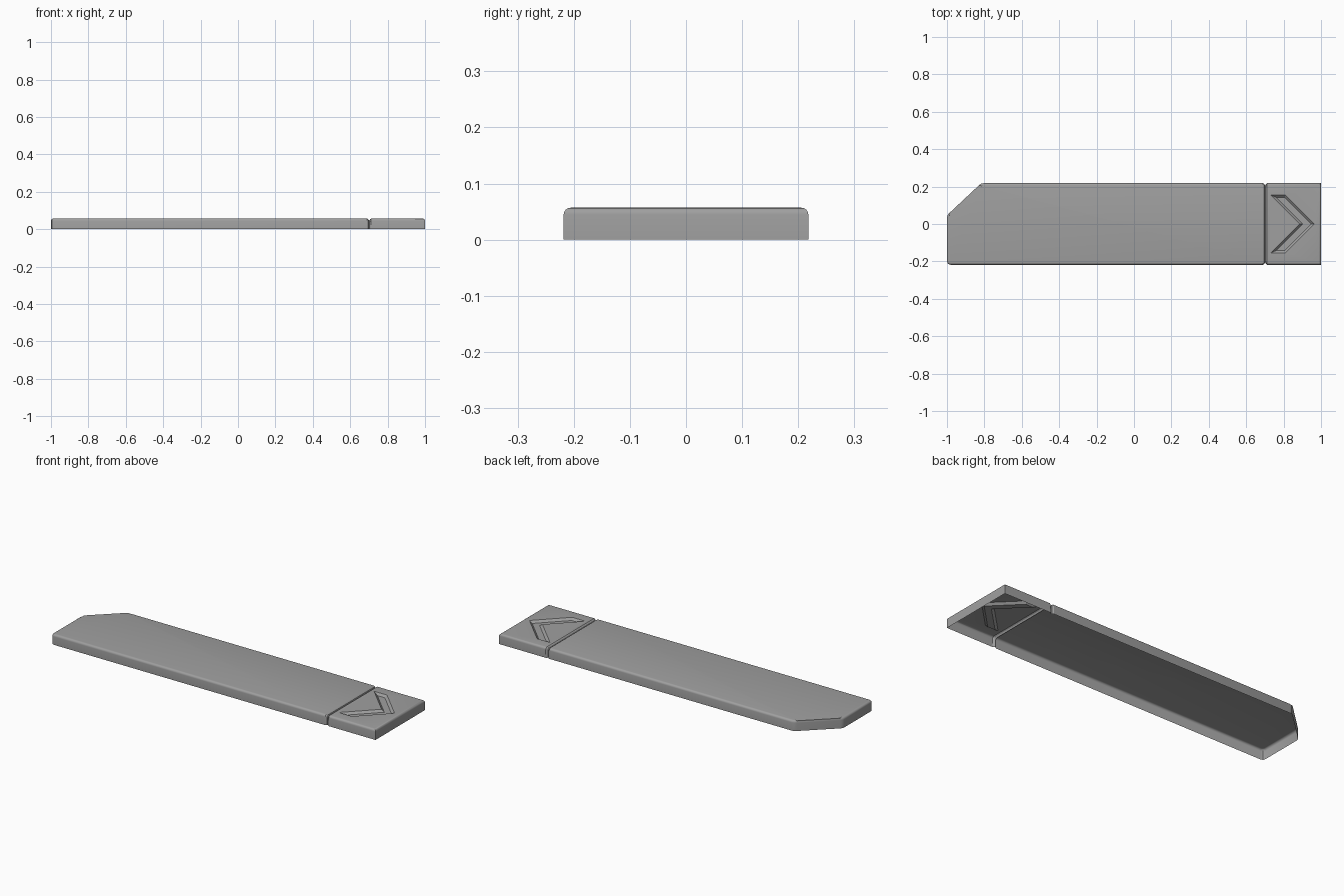
import bpy, bmesh, math
from mathutils import Vector

if "Cube" in bpy.data.objects:
    bpy.data.objects.remove(bpy.data.objects["Cube"], do_unlink=True)

HALF, TOP, ROUND = 0.218, 0.057, 0.012
GROOVE_START, GROOVE_END = 0.69, 0.712

grey = bpy.data.materials.new("plain grey")
grey.use_nodes = True
grey.diffuse_color = (0.35, 0.35, 0.35, 1)
grey.node_tree.nodes["Principled BSDF"].inputs["Base Color"].default_value = (0.35, 0.35, 0.35, 1)


def finish(name, bm):
    """Orient the open shell outward and turn it into a shaded object."""
    bmesh.ops.recalc_face_normals(bm, faces=bm.faces)
    bm.normal_update()
    if sum(f.normal.z * f.calc_area() for f in bm.faces) < 0:
        bmesh.ops.reverse_faces(bm, faces=bm.faces)
    mesh = bpy.data.meshes.new(name)
    bm.to_mesh(mesh)
    bm.free()
    mesh.materials.append(grey)
    obj = bpy.data.objects.new(name, mesh)
    bpy.context.collection.objects.link(obj)
    bpy.ops.object.select_all(action='DESELECT')
    obj.select_set(True)
    bpy.context.view_layer.objects.active = obj
    bpy.ops.object.shade_smooth_by_angle(angle=math.radians(30))


def shell(outline):
    """Open-bottomed shell along an open outline, with a rounded top rim."""
    bm = bmesh.new()
    low = [bm.verts.new((x, y, 0)) for x, y in outline]
    high = [bm.verts.new((x, y, TOP)) for x, y in outline]
    for i in range(len(outline) - 1):
        bm.faces.new((low[i], low[i + 1], high[i + 1], high[i]))
    bm.faces.new(high)
    rim = [e for e in bm.edges if len(e.link_faces) == 2 and all(v in high for v in e.verts)]
    bmesh.ops.bevel(bm, geom=rim, offset=ROUND, segments=4, profile=0.5, affect='EDGES')
    return bm


def inset(points, d):
    """Move each side of a counter-clockwise polygon inward by d."""
    result = []
    for i, p in enumerate(points):
        a = (p - points[i - 1]).normalized()
        b = (points[(i + 1) % len(points)] - p).normalized()
        na, nb = Vector((-a.y, a.x)), Vector((-b.y, b.x))
        result.append(p + (na + nb) * d / (1 + na.dot(nb)))
    return result


# Long body with one clipped corner
finish("body", shell([
    (GROOVE_START, HALF), (-0.805, HALF), (-0.818, 0.215), (-0.83, 0.206),
    (-0.99, 0.056), (-0.997, 0.047), (-1, 0.035),
    (-1, -0.2), (-0.995, -0.213), (-0.982, -HALF), (GROOVE_START, -HALF)]))

# Narrow groove between body and end cap
bm = bmesh.new()
previous = None
for x, d in ((GROOVE_START, 0), (0.697, 0.004), (0.7, 0.011),
             (0.703, 0.011), (0.706, 0.004), (GROOVE_END, 0)):
    w, h = HALF - d, TOP - d
    arc = [(w - ROUND + ROUND * math.cos(t), h - ROUND + ROUND * math.sin(t))
           for t in (i * math.pi / 8 for i in range(5))]
    half = [(w, 0)] + arc
    ring = [bm.verts.new((x, y, z)) for y, z in half + [(-y, z) for y, z in reversed(half)]]
    if previous:
        for i in range(len(ring) - 1):
            bm.faces.new((previous[i], previous[i + 1], ring[i + 1], ring[i]))
    previous = ring
finish("groove", bm)

# End cap with a sunken chevron
bm = shell([(GROOVE_END, -HALF), (1, -HALF), (1, HALF), (GROOVE_END, HALF)])
top = max(bm.faces, key=lambda f: f.calc_area())
rim = list(top.edges)
bmesh.ops.delete(bm, geom=[top], context='FACES_ONLY')
chevron = [Vector(p) for p in ((0.965, 0), (0.81, 0.155), (0.73, 0.155),
                               (0.885, 0), (0.73, -0.155), (0.81, -0.155))]
upper = [bm.verts.new((p.x, p.y, TOP)) for p in chevron]
floor = [bm.verts.new((p.x, p.y, TOP - 0.012)) for p in inset(chevron, 0.012)]
count = len(chevron)
edges = [bm.edges.new((upper[i], upper[(i + 1) % count])) for i in range(count)]
bmesh.ops.triangle_fill(bm, edges=rim + edges, use_beauty=True, normal=(0, 0, 1))
# Clear any triangles inside the chevron before sinking it
inside = [f for f in bm.faces if all(v in upper for v in f.verts)
          and not any(e.is_boundary is False and e in edges and len(e.link_faces) > 2 for e in f.edges)
          and abs(f.calc_center_median().y) > 0.001
          and 0.155 < f.calc_center_median().x - 0.73 + abs(f.calc_center_median().y) < 0.235]
bmesh.ops.delete(bm, geom=inside, context='FACES_ONLY')
for i in range(count):
    j = (i + 1) % count
    bm.faces.new((upper[i], upper[j], floor[j], floor[i]))
bm.faces.new(floor)
finish("end_cap", bm)
